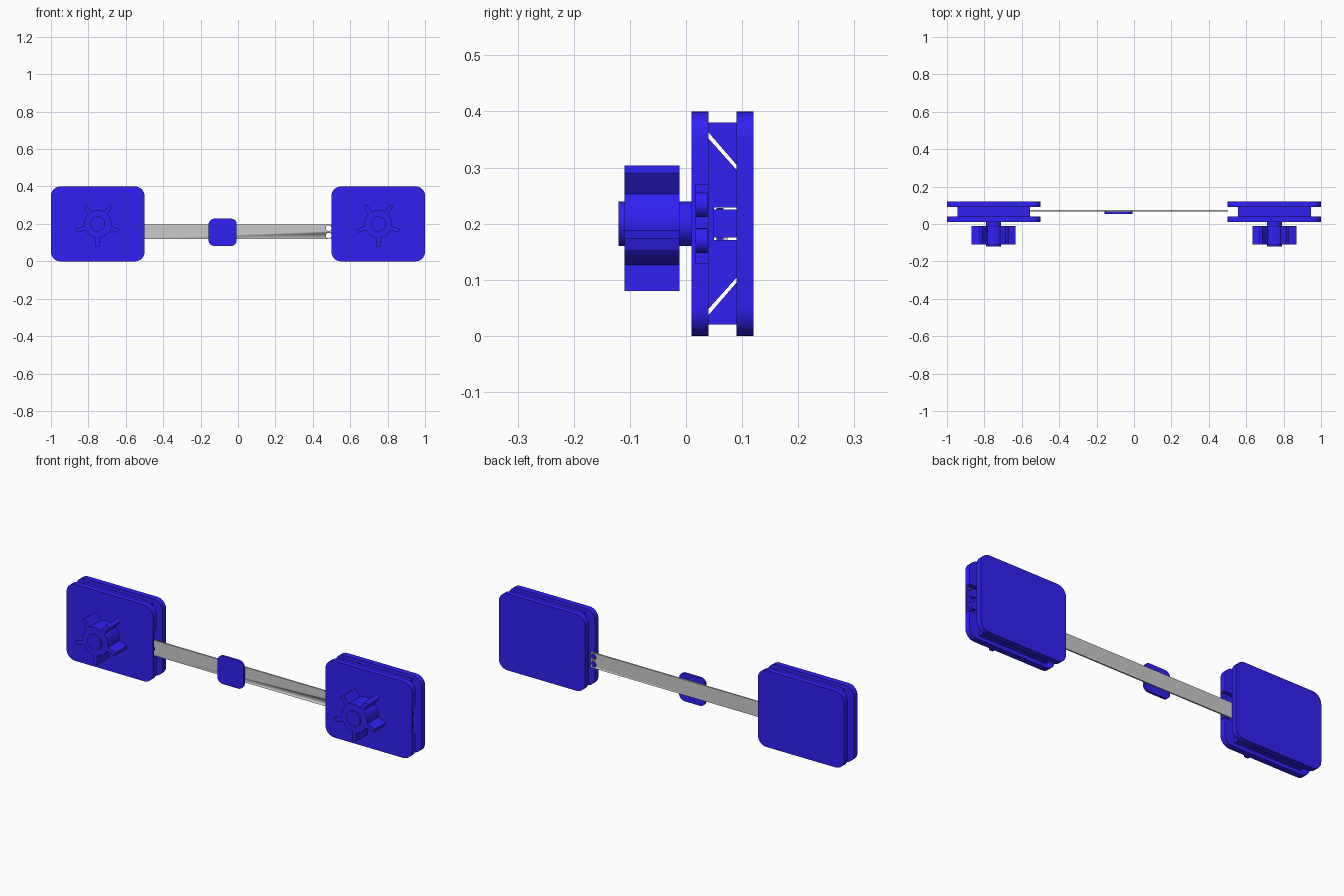
import bpy, bmesh
from math import sin, cos, pi, radians

if "Cube" in bpy.data.objects:
    bpy.data.objects.remove(bpy.data.objects["Cube"])

blue = bpy.data.materials.new("blue")
blue.diffuse_color = (0.03, 0.015, 0.9, 1)
blue.use_nodes = True
blue.node_tree.nodes["Principled BSDF"].inputs["Base Color"].default_value = blue.diffuse_color


def prism(name, pts, a, b, axis="y", mat=blue):
    """Extrude an outline: (x, z) points along y, or (y, z) points along x."""
    bm = bmesh.new()
    place = (lambda u, v, d: (u, d, v)) if axis == "y" else (lambda u, v, d: (d, u, v))
    lo = [bm.verts.new(place(u, v, a)) for u, v in pts]
    hi = [bm.verts.new(place(u, v, b)) for u, v in pts]
    bm.faces.new(lo)
    bm.faces.new(hi[::-1])
    n = len(pts)
    for i in range(n):
        j = (i + 1) % n
        bm.faces.new((lo[i], hi[i], hi[j], lo[j]))
    bmesh.ops.recalc_face_normals(bm, faces=bm.faces)
    me = bpy.data.meshes.new(name)
    bm.to_mesh(me)
    bm.free()
    ob = bpy.data.objects.new(name, me)
    bpy.context.collection.objects.link(ob)
    if mat:
        me.materials.append(mat)
    bpy.ops.object.select_all(action="DESELECT")
    bpy.context.view_layer.objects.active = ob
    ob.select_set(True)
    bpy.ops.object.shade_smooth_by_angle(angle=radians(30))
    return ob


def circle(cx, cz, r, n=40):
    return [(cx + r * cos(2 * pi * i / n), cz + r * sin(2 * pi * i / n)) for i in range(n)]


def rounded(x0, x1, z0, z1, r, n=8):
    """Rounded rectangle, counter-clockwise from the upper right corner."""
    pts = []
    corners = [(x1 - r, z1 - r), (x0 + r, z1 - r), (x0 + r, z0 + r), (x1 - r, z0 + r)]
    for k, (cx, cz) in enumerate(corners):
        for i in range(n + 1):
            t = (k + i / n) * pi / 2
            pts.append((cx + r * cos(t), cz + r * sin(t)))
    return pts


def rect(u0, u1, v0, v1):
    return [(u0, v0), (u1, v0), (u1, v1), (u0, v1)]


def case(side, cx):
    # Two outer plates; the front one is notched on its inner right edge
    outline = rounded(cx - .25, cx + .25, 0, .4, .05)
    e = cx + .25
    notch = [(e, .13), (e - .06, .13), (e - .06, .27), (e, .27)]
    prism(side + "_back_plate", outline, .09, .12)
    prism(side + "_front_plate", outline, .01, .018)
    prism(side + "_front_plate_inner", outline + notch, .018, .04)
    for i, z in enumerate((.17, .234)):
        prism(f"{side}_catch_pin_{i}", circle(e - .03, z, .022, 24), .018, .038)

    # Core between the plates, split by diagonal slits and slotted for the tape
    x0, x1 = cx - .195, cx + .195
    wedge = [(.04, .38), (.09, .38), (.09, .305), (.04, .363)]
    prism(side + "_core_top", wedge, x0, x1, "x")
    prism(side + "_core_bottom", [(y, .4 - z) for y, z in wedge], x0, x1, "x")
    middle = [(.04, .352), (.09, .296), (.09, .229), (.05, .229),
              (.05, .171), (.09, .171), (.09, .104), (.04, .048)]
    prism(side + "_core_middle", middle, x0, x1, "x")
    prism(side + "_reel", rect(.05, .09, .175, .225), cx - .17, cx + .17, "x")

    # Knob: neck, hub, end cap and five grip ribs
    prism(side + "_knob_shaft", circle(cx, .2, .04), -.12, .01)
    prism(side + "_knob_hub", circle(cx, .2, .074), -.11, -.012)
    for k in range(5):
        t = radians(270 + 72 * k)
        rib = [(cx + r * cos(t) - w * sin(t), .2 + r * sin(t) + w * cos(t))
               for r, w in ((.05, -.011), (.12, -.011), (.12, .011), (.05, .011))]
        prism(f"{side}_knob_rib_{k}", rib, -.11, -.012)


case("left", -.75)
case("right", .75)

# Tape with two punched holes at its free end
tape = prism("tape", rect(-.6, .502, .118, .198), .066, .074, mat=None)
for i, z in enumerate((.137, .177)):
    cutter = prism(f"hole_cutter_{i}", circle(.485, z, .0155, 24), .05, .09, mat=None)
    cutter.hide_render = True
    cutter.hide_viewport = True
    mod = tape.modifiers.new(f"hole_{i}", "BOOLEAN")
    mod.operation = "DIFFERENCE"
    mod.solver = "EXACT"
    mod.object = cutter

# Small grip pad on the front of the tape
prism("tape_pad", rounded(-.157, -.007, .082, .228, .03), .054, .0665)
